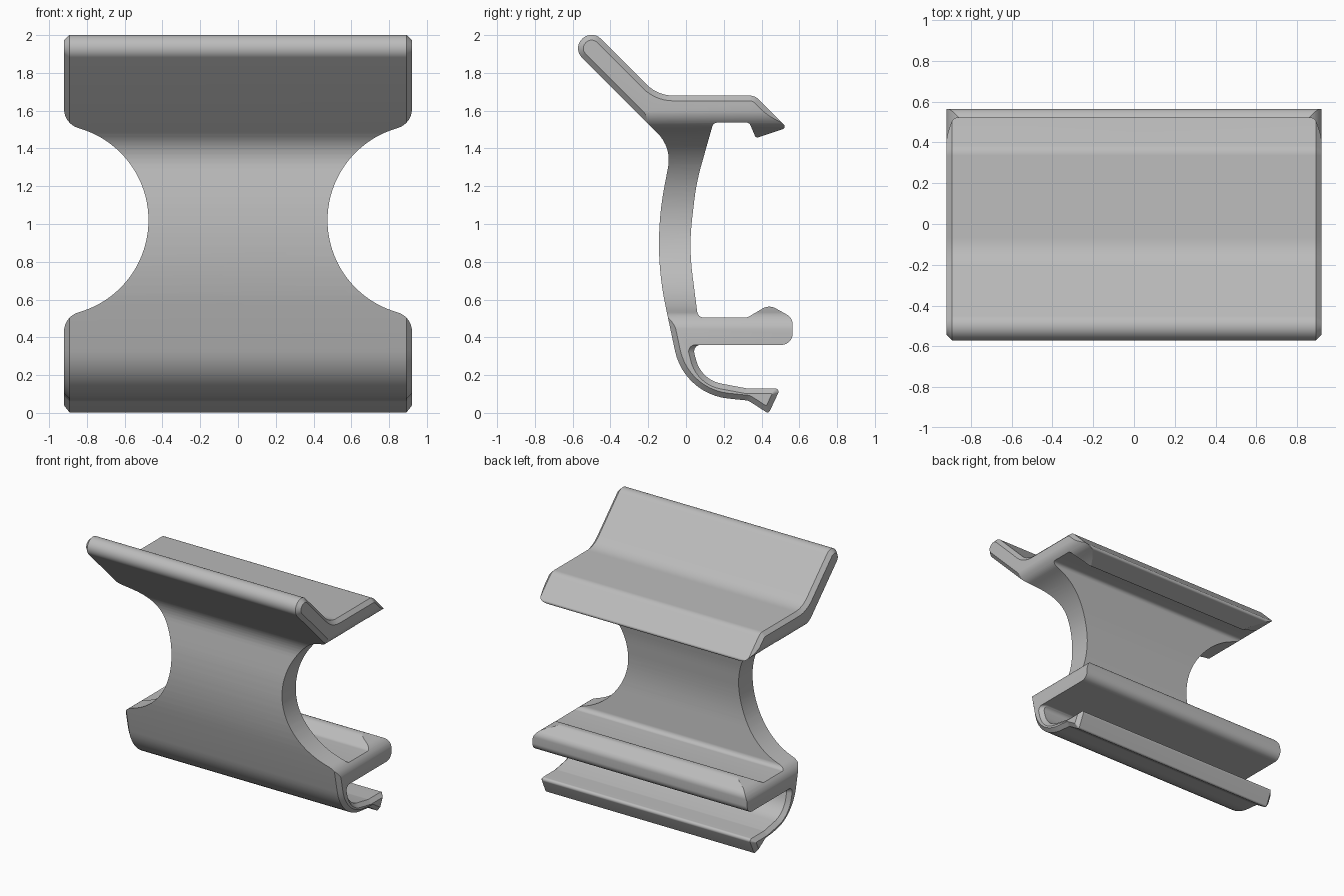
import bpy, bmesh, math
from mathutils import Vector

cube = bpy.data.objects.get("Cube")
if cube:
    bpy.data.objects.remove(cube, do_unlink=True)

HALF, CH = 0.92, 0.028   # half width, end chamfer

grey = bpy.data.materials.new("light_grey")
grey.use_nodes = True
grey.diffuse_color = (0.5, 0.5, 0.5, 1)
grey.node_tree.nodes["Principled BSDF"].inputs["Base Color"].default_value = (0.5, 0.5, 0.5, 1)


def rounded(corners, shapes=None):
    """Round each (point, radius) corner; shapes fixes the turn angles used."""
    out, n = [], len(corners)
    for i, (p, r) in enumerate(corners):
        a = (corners[i - 1][0] - p).normalized()
        b = (corners[(i + 1) % n][0] - p).normalized()
        if r == 0:
            out.append(p)
            continue
        turn = math.pi - a.angle(b)
        steps = max(2, math.ceil(math.degrees(turn) / (2 if r > 0.5 else 7)))
        centre = p + (a + b).normalized() * r / math.cos(turn / 2)
        start = p + a * r * math.tan(turn / 2) - centre
        sign = -1 if a.x * b.y - a.y * b.x > 0 else 1
        for k in range(steps + 1):
            t = sign * turn * k / steps
            c, s = math.cos(t), math.sin(t)
            out.append(centre + Vector((start.x * c - start.y * s, start.x * s + start.y * c)))
    return out


def inset(corners, dist):
    """Move each edge inward by its own distance (clockwise outline)."""
    out, n = [], len(corners)
    for i, (p, r) in enumerate(corners):
        d0 = (p - corners[i - 1][0]).normalized()
        d1 = (corners[(i + 1) % n][0] - p).normalized()
        q0 = p + Vector((d0.y, -d0.x)) * dist[i - 1]
        q1 = p + Vector((d1.y, -d1.x)) * dist[i]
        cross = d0.x * d1.y - d0.y * d1.x
        w = q1 - q0
        q = q0 + d0 * ((w.x * d1.y - w.y * d1.x) / cross)
        if dist[i - 1] and dist[i]:
            if cross < 0:
                r = max(0.003, r - CH)
            elif r > 0.1:
                r += CH
        out.append((q, r))
    return out


def loft(name, rings):
    bm = bmesh.new()
    rows = [[bm.verts.new(v) for v in ring] for ring in rings]
    n = len(rows[0])
    for low, high in zip(rows, rows[1:]):
        for i in range(n):
            j = (i + 1) % n
            bm.faces.new((low[i], low[j], high[j], high[i]))
    bm.faces.new(rows[0])
    bm.faces.new(rows[-1])
    bmesh.ops.recalc_face_normals(bm, faces=bm.faces)
    mesh = bpy.data.meshes.new(name)
    bm.to_mesh(mesh)
    bm.free()
    mesh.materials.append(grey)
    ob = bpy.data.objects.new(name, mesh)
    bpy.context.collection.objects.link(ob)
    return ob


# Side outline: y, z, corner radius, whether the following edge is chamfered
outline = [
    # upper arm and hooked flange
    (-0.60, 1.93, 0.069, 1), (-0.50, 2.03, 0.069, 1), (-0.15, 1.68, 0.2, 1),
    (0.365, 1.68, 0.07, 1), (0.535, 1.51, 0.015, 1), (0.37, 1.455, 0.015, 0),
    (0.335, 1.537, 0.025, 0), (0.145, 1.537, 0.03, 0),
    # back of the web
    (0.055, 1.22, 1.2, 0), (0.015, 0.88, 1.2, 0), (0.063, 0.505, 0.035, 0),
    # middle shelf with a raised bead
    (0.325, 0.505, 0.05, 0), (0.44, 0.573, 0.07, 0), (0.565, 0.503, 0.06, 0),
    (0.565, 0.36, 0.06, 0), (0.033, 0.36, 0.035, 1),
    # curled foot
    (0.08, 0.175, 0.17, 1), (0.32, 0.13, 0.05, 1), (0.5, 0.13, 0.018, 1),
    (0.437, -0.004, 0.014, 1), (0.33, 0.065, 0.05, 1), (-0.01, 0.10, 0.32, 1),
    # front of the web
    (-0.175, 0.88, 1.6, 1), (-0.075, 1.405, 0.2, 1),
]
corners = [(Vector((y, z)), r) for y, z, r, _ in outline]
full = rounded(corners)
small = rounded(inset(corners, [CH * c for *_, c in outline]))
sections = [(-HALF, small), (CH - HALF, full), (HALF - CH, full), (HALF, small)]
clip = loft("clip_body", [[(x, p.x, p.y) for p in ring] for x, ring in sections])

# Waist cutters: a circular bite with rounded lips, one on each side
MID, RAD, CX = 1.02, 0.506, 0.98
edge = HALF + 0.001
lip = [(Vector((1.2, 0.63)), 0), (Vector((edge, 0.63)), 0),
       (Vector((edge, 0.513)), 0.105), (Vector((0.82, 0.48)), 0)]
upper = rounded(lip + [(Vector((1.2, 0)), 0)])[:-1]
sweep = math.acos((CX - 0.82) / RAD)
arc = [Vector((CX - RAD * math.cos(sweep * k / 20), RAD * math.sin(sweep * k / 20)))
       for k in range(19, -1, -1)]
half = upper + arc
bite = half + [Vector((p.x, -p.y)) for p in reversed(half[:-1])]
for side, label in ((1, "left"), (-1, "right")):
    cutter = loft("waist_cutter_" + label,
                  [[(side * p.x, y, MID + p.y) for p in bite] for y in (-1, 1)])
    cutter.hide_render = True
    cutter.hide_set(True)
    mod = clip.modifiers.new("waist_" + label, "BOOLEAN")
    mod.operation, mod.solver, mod.object = "DIFFERENCE", "EXACT", cutter

# Apply the cuts, then smooth curved faces while keeping edges sharp
bpy.context.view_layer.objects.active = clip
clip.select_set(True)
for mod in list(clip.modifiers):
    bpy.ops.object.modifier_apply(modifier=mod.name)
for ob in [o for o in bpy.data.objects if o.name.startswith("waist_cutter")]:
    bpy.data.objects.remove(ob, do_unlink=True)
bpy.ops.object.shade_smooth_by_angle(angle=math.radians(25))
